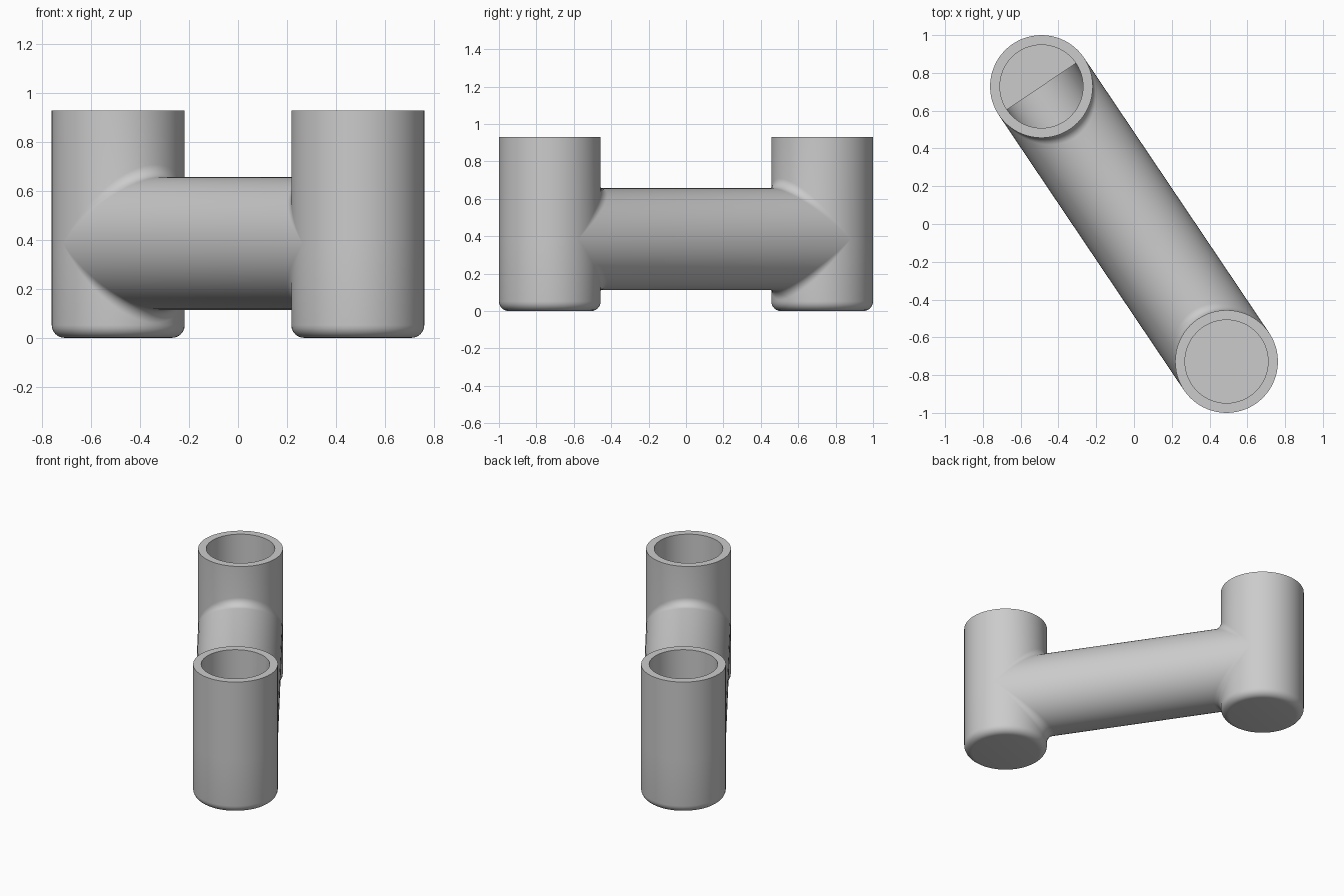
import bpy, bmesh
from math import sin, cos, pi, hypot, atan2

cube = bpy.data.objects.get("Cube")
if cube:
    bpy.data.objects.remove(cube, do_unlink=True)

R, BORE, FILLET = 0.272, 0.22, 0.052      # outer, inner and blend radii
HEIGHT, AXIS = 0.93, 0.385                # rim height, cross tube height
CX, CY = 0.49, 0.728                      # socket centre
HALF = hypot(CX, CY)
N = 64
ANGLES = [2 * pi * i / N for i in range(N)]

bm = bmesh.new()


def face(points):
    bm.faces.new([bm.verts.new(p) for p in points])


def loft(rings):
    """Closed rings of points joined by quads."""
    rows = [[bm.verts.new(p) for p in ring] for ring in rings]
    for a, b in zip(rows, rows[1:]):
        for i in range(N):
            j = (i + 1) % N
            bm.faces.new((a[i], a[j], b[j], b[i]))


def socket_ring(end, radius, height):
    """Ring round a socket; angle 0 points along the cross tube."""
    return [(end * (HALF - radius * cos(t)), radius * sin(t), height(t)) for t in ANGLES]


def level(z):
    return lambda t: z


def opening(reach):
    """Height of the edge where a socket wall meets the cross tube."""
    return lambda t: AXIS + reach * max(cos(t), 0)


def blend_ring(end, k):
    """Rolling-ball blend: k=0 lies on the socket, k=1 on the cross tube."""
    ring = []
    for t in ANGLES:
        c, s = abs(cos(t)), sin(t)
        side = 1 if cos(t) >= 0 else -1
        # centre of the ball, and directions to its two contact points
        centre = ((R + FILLET) * c, (R + FILLET) * s, (R + FILLET) * c)
        to_socket, to_tube = (-c, -s, 0), (0, -s, -c)
        mix = [a * (1 - k) + b * k for a, b in zip(to_socket, to_tube)]
        size = hypot(*mix)
        u, v, w = [p + FILLET * m / size for p, m in zip(centre, mix)]
        ring.append((end * (HALF - u), v, AXIS + side * w))
    return ring


# Outside of both sockets, with rounded bottom edge
for end in (-1, 1):
    loft([socket_ring(end, R, level(HEIGHT)), socket_ring(end, R, opening(R + FILLET))])
    lower = [socket_ring(end, R, opening(-R - FILLET))]
    for i in range(7):
        a = pi / 2 * i / 6
        lower.append(socket_ring(end, R - FILLET * (1 - cos(a)), level(FILLET * (1 - sin(a)))))
    loft(lower)
    face(lower[-1])
    # Rim and upper bore wall
    loft([socket_ring(end, R, level(HEIGHT)), socket_ring(end, BORE, level(HEIGHT)),
          socket_ring(end, BORE, opening(BORE))])

# Outside of the cross tube with its blends
steps = [i / 6 for i in range(7)]
loft([blend_ring(-1, k) for k in steps] + [blend_ring(1, k) for k in reversed(steps)])


# Bore of the cross tube; the back end is closed below its axis
def bore_point(t, end, u):
    return (end * (HALF - u), BORE * sin(t), AXIS + BORE * cos(t))


loft([[bore_point(t, -1, BORE * max(cos(t), 0)) for t in ANGLES],
      [bore_point(t, 1, BORE * abs(cos(t))) for t in ANGLES]])
half = ANGLES[N // 4:3 * N // 4 + 1]
face([bore_point(t, -1, 0) for t in half])
face([(-HALF + BORE * cos(t), BORE * sin(t), AXIS) for t in half])

# Lower bore wall and floor of the front socket
floor = socket_ring(1, BORE, level(AXIS - BORE))
loft([socket_ring(1, BORE, opening(-BORE)), floor])
face(floor)

bmesh.ops.remove_doubles(bm, verts=bm.verts, dist=0.0004)
bmesh.ops.recalc_face_normals(bm, faces=bm.faces)
mesh = bpy.data.meshes.new("pipe_connector")
bm.to_mesh(mesh)
bm.free()

grey = bpy.data.materials.new("plain grey")
grey.use_nodes = True
colour = (0.6, 0.6, 0.6, 1)
grey.diffuse_color = colour
grey.node_tree.nodes["Principled BSDF"].inputs["Base Color"].default_value = colour
mesh.materials.append(grey)

connector = bpy.data.objects.new("pipe_connector", mesh)
bpy.context.collection.objects.link(connector)
connector.rotation_euler.z = atan2(-CY, CX)
bpy.ops.object.select_all(action="DESELECT")
connector.select_set(True)
bpy.context.view_layer.objects.active = connector
bpy.ops.object.shade_smooth_by_angle(angle=pi / 6)
